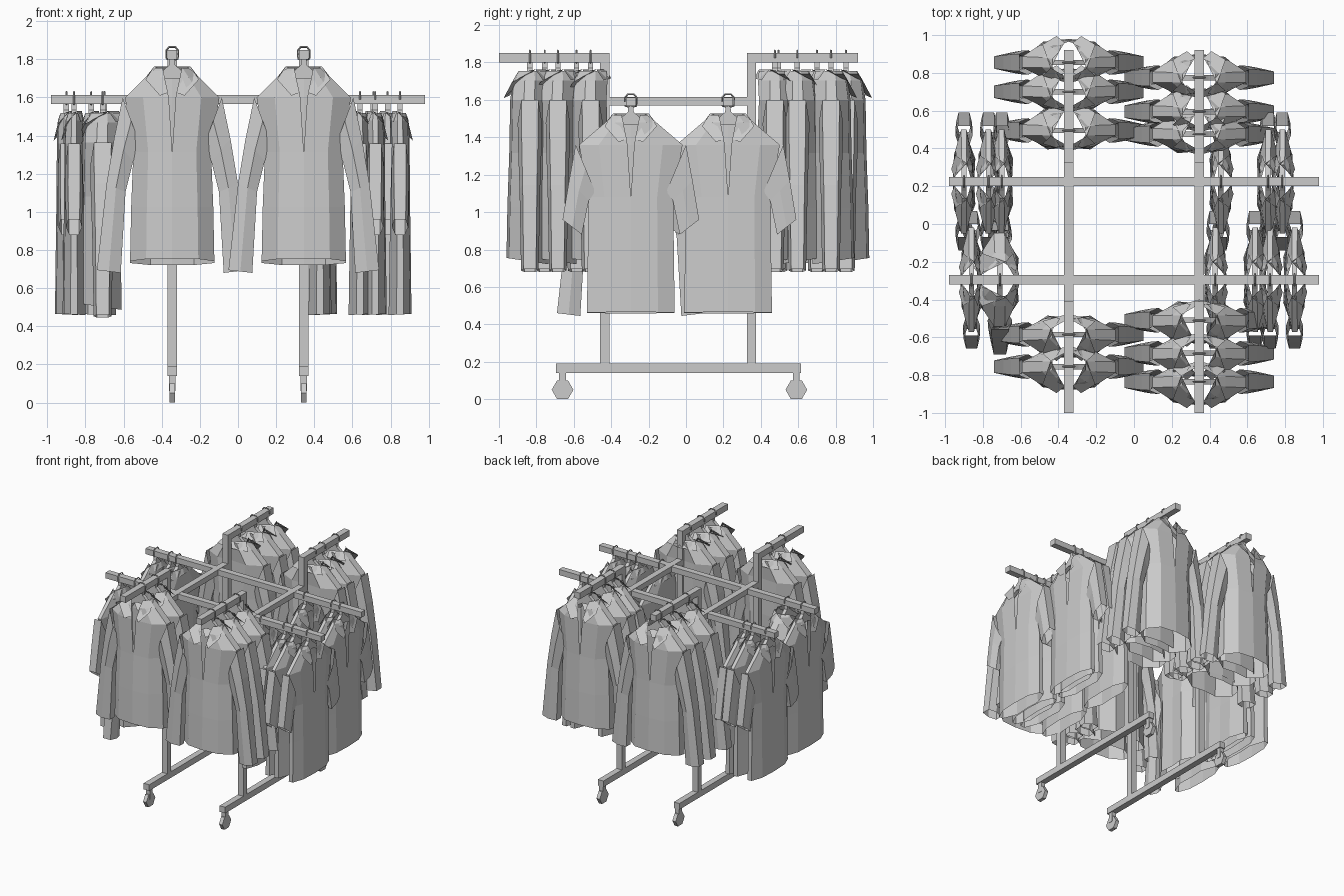
import bpy, bmesh, math
from mathutils import Vector

if "Cube" in bpy.data.objects:
    bpy.data.objects.remove(bpy.data.objects["Cube"])


def mesh_object(name, bm):
    bmesh.ops.recalc_face_normals(bm, faces=bm.faces[:])
    me = bpy.data.meshes.new(name)
    bm.to_mesh(me)
    bm.free()
    ob = bpy.data.objects.new(name, me)
    bpy.context.collection.objects.link(ob)
    return ob


def box(name, lo, hi):
    bm = bmesh.new()
    bmesh.ops.create_cube(bm, size=1)
    for v in bm.verts:
        v.co = Vector([(lo[i] + hi[i]) / 2 + v.co[i] * (hi[i] - lo[i]) for i in range(3)])
    return mesh_object(name, bm)


def loft(bm, rings, closed):
    rows = [[bm.verts.new(p) for p in r] for r in rings]
    n = len(rows[0])
    for a, b in zip(rows, rows[1:]):
        for i in range(n if closed else n - 1):
            j = (i + 1) % n
            bm.faces.new((a[i], a[j], b[j], b[i]))


def body_ring(z, hw, front, back, gap, tilt):
    # open ring that starts and ends at the front slit
    half = [(gap, -front), (max(gap, hw * .6), -front * .88), (hw * .97, -front * .3),
            (hw * .97, back * .3), (hw * .5, back), (0, back * .9)]
    pts = half + [(-x, y) for x, y in reversed(half[:-1])]
    return [(x, y, z - tilt * (y + front)) for x, y in pts]


def sleeve_ring(side, outer, inner, depth):
    # flat-sided tube with a slightly narrower outer edge
    o, i = Vector((outer[0], 0, outer[1])), Vector((inner[0], 0, inner[1]))
    m = (o + i) / 2
    pts = [o + Vector((0, -depth * .7, 0)), o + Vector((0, depth * .7, 0)), m + Vector((0, depth, 0)),
           i + Vector((0, depth * .6, 0)), i + Vector((0, -depth * .6, 0)), m + Vector((0, -depth, 0))]
    return [(p.x * side, p.y, p.z) for p in pts]


def garment(name, body, sleeve, flat):
    bm = bmesh.new()
    loft(bm, [body_ring(*r) for r in body], False)
    for s in (-1, 1):
        loft(bm, [sleeve_ring(s, *r) for r in sleeve], True)
        # folded collar wing and collar back
        wing = [(.022, -.105, -.20), (.065, -.14, -.215), (.14, -.095, -.13),
                (.095, .03, -.062), (.05, -.06, -.08)]
        back = [(.095, .03, -.062), (.14, .07, -.12), (0, .11, -.11), (0, .085, -.062)]
        for poly in (wing, back):
            bm.faces.new([bm.verts.new((x * s, y * flat, z)) for x, y, z in poly])
    bmesh.ops.remove_doubles(bm, verts=bm.verts[:], dist=.0005)
    return mesh_object(name, bm)


def hanger(name):
    bm = bmesh.new()
    # flat shoulder piece
    half = [(.013, -.025), (.016, -.055), (.05, -.085), (.20, -.19), (.20, -.215), (.04, -.125)]
    outline = half + [(-x, z) for x, z in reversed(half)]
    f = bm.faces.new([bm.verts.new((x, -.014, z)) for x, z in outline])
    ext = bmesh.ops.extrude_face_region(bm, geom=[f])
    for v in ext["geom"]:
        if isinstance(v, bmesh.types.BMVert):
            v.co.y += .028
    # hook bent over the rail
    path = [(0, -.03), (.03, -.022), (.032, .022), (.016, .04), (-.016, .04), (-.032, .022), (-.031, .0)]
    c = Vector((0, 0, .005))
    rings = []
    for x, z in path:
        p = Vector((x, 0, z))
        d = (p - c).normalized()
        rings.append([p + d * .005 * math.cos(k * math.pi / 2) +
                      Vector((0, .005, 0)) * math.sin(k * math.pi / 2) for k in range(4)])
    loft(bm, rings, True)
    return mesh_object(name, bm)


# --- rolling frame ---
T = .025
for sx, side in ((-1, "left"), (1, "right")):
    x = sx * .345
    box(side + "_foot_rail", (x - T, -.695, .14), (x + T, .615, .19))
    box(side + "_cross_rail", (x - T, -.435, 1.57), (x + T, .35, 1.615))
    for y, end, tip, inner in ((-.435, "front", -1.0, -.41), (.35, "back", .92, .325)):
        box(f"{side}_{end}_post", (x - T, y - T, .19), (x + T, y + T, 1.85))
        box(f"{side}_{end}_arm", (x - T, min(tip, inner), 1.80), (x + T, max(tip, inner), 1.85))
    for y, end in ((-.66, "front"), (.59, "back")):
        box(f"{side}_{end}_caster_fork", (x - .018, y - .018, .06), (x + .018, y + .018, .14))
        # six-sided wheel standing on a flat
        bm = bmesh.new()
        bmesh.ops.create_cone(bm, cap_ends=True, segments=6, radius1=.058, radius2=.058, depth=.03)
        for v in bm.verts:
            px, py, pz = v.co
            v.co = (pz, py, px)
        if min(v.co.z for v in bm.verts) < -.055:
            for v in bm.verts:
                v.co.y, v.co.z = v.co.z, v.co.y
        low = min(v.co.z for v in bm.verts)
        bmesh.ops.translate(bm, verts=bm.verts[:], vec=(x, y, -low))
        mesh_object(f"{side}_{end}_caster_wheel", bm)
for y, end in ((-.295, "front"), (.225, "back")):
    box(end + "_side_bar", (-.98, y - T, 1.567), (.98, y + T, 1.613))

# --- garments: rings are z, half width, front, back, slit, tilt ---
long_body = [(-.07, .09, .06, .085, .05, 0), (-.12, .145, .09, .09, .04, 0),
             (-.225, .255, .105, .085, .018, 0), (-.51, .21, .11, .095, 0, 0),
             (-.80, .222, .12, .095, 0, 0), (-1.07, .228, .125, .10, 0, .15)]
long_sleeve = [((.26, -.225), (.17, -.47), .065), ((.305, -.44), (.205, -.56), .062),
               ((.345, -.68), (.245, -.72), .055), ((.395, -1.13), (.27, -1.145), .047)]
short_body = [(-.07, .09, .03, .04, .05, 0), (-.11, .14, .045, .045, .04, 0),
              (-.23, .285, .05, .043, .018, 0), (-.51, .235, .052, .05, 0, 0),
              (-.80, .237, .056, .055, 0, 0), (-1.125, .242, .06, .06, 0, .05)]
short_sleeve = [((.295, -.23), (.19, -.48), .045), ((.33, -.42), (.225, -.53), .045),
                ((.365, -.63), (.262, -.71), .042)]

makers = {"long": ("long_sleeve_jacket", long_body, long_sleeve, 1),
          "short": ("short_sleeve_shirt", short_body, short_sleeve, .48)}
meshes = {}


def hang(kind, x, y, z, turn):
    for key in (kind, "hanger"):
        if key not in meshes:
            ob = hanger("hanger") if key == "hanger" else garment(*makers[key])
            meshes[key] = ob.data
        else:
            ob = bpy.data.objects.new(meshes[key].name, meshes[key])
            bpy.context.collection.objects.link(ob)
        ob.location = (x, y, z)
        ob.rotation_euler.z = math.radians(turn)
    return ob


# jackets on the four high arms
for x, ys, turn in ((-.345, (-.755, -.585), 0), (.345, (-.835, -.685, -.51), 0),
                    (-.345, (.855, .70, .495), 180), (.345, (.775, .595, .475), 180)):
    for y in ys:
        hang("long", x, y, 1.825, turn)

# shirts on the low side bars
for y, xs, turn in ((.225, (-.90, -.77, -.70), -90), (-.295, (-.86,), -90),
                    (.225, (.46, .71, .785), 90), (-.295, (.43, .64, .72, .85), 90)):
    for x in xs:
        hang("short", x, y, 1.59, turn)
hang("long", -.71, -.295, 1.59, -90)
